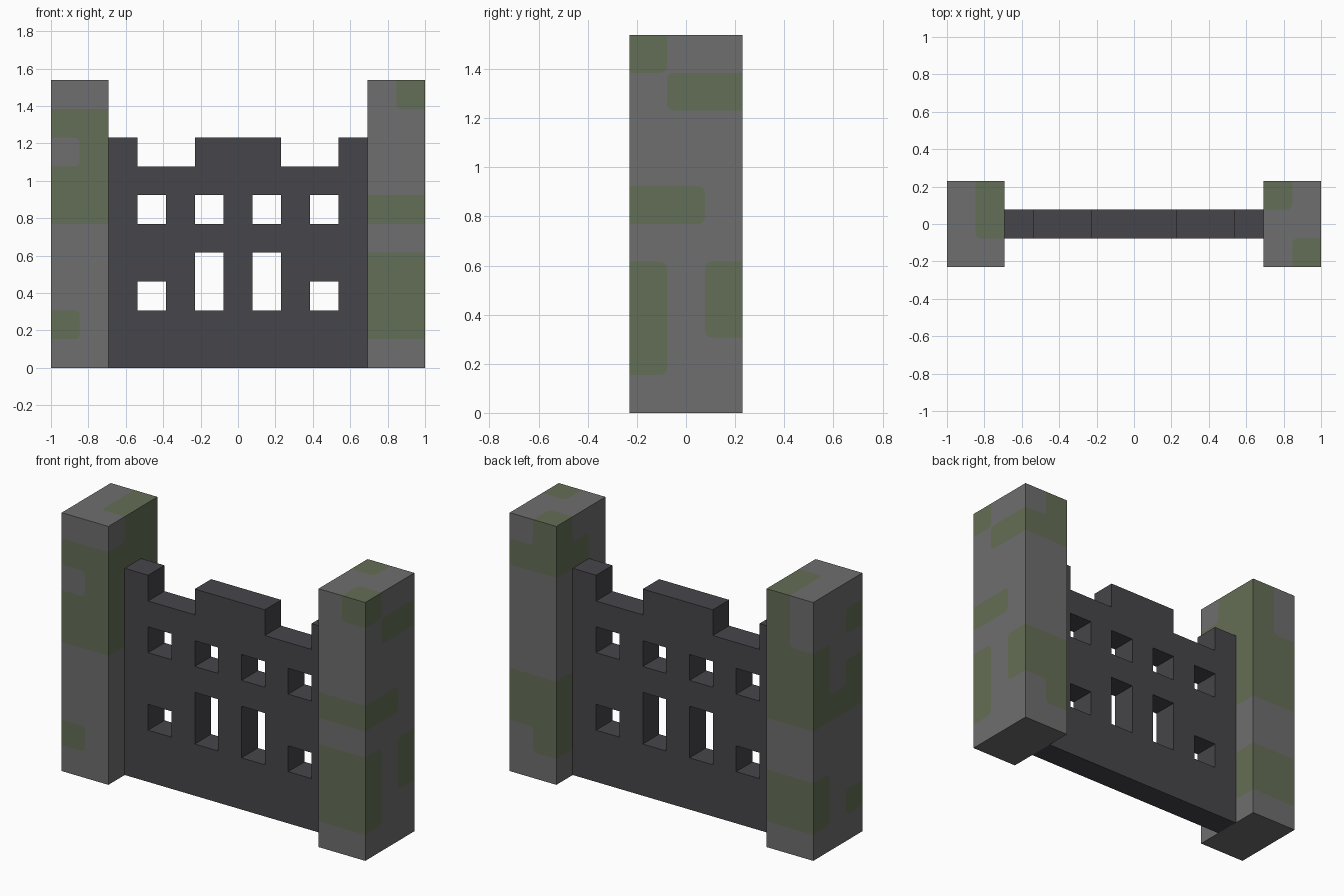
import bpy
import bmesh
from math import cos, sin, pi
from mathutils import Vector

default = bpy.data.objects.get("Cube")
if default:
    bpy.data.objects.remove(default, do_unlink=True)

U = 1 / 13          # basic building unit
CELL = 2 * U        # side of one moss patch cell
ROUND = 0.028       # corner radius of moss patches


def material(name, color):
    mat = bpy.data.materials.new(name)
    mat.use_nodes = True
    mat.diffuse_color = (*color, 1)
    mat.node_tree.nodes["Principled BSDF"].inputs["Base Color"].default_value = (*color, 1)
    return mat


stone = material("grey stone", (0.156, 0.156, 0.156))
moss = material("moss green", (0.127, 0.156, 0.093))
dark = material("dark wall stone", (0.061, 0.060, 0.068))


# One flat side of a pillar, split into stone and rounded moss cells
def mossy_side(bm, center, right, up, rows):
    rows = rows.split()[::-1]
    high, wide = len(rows), len(rows[0])
    start = center - right * wide * CELL / 2 - up * high * CELL / 2

    def is_moss(c, r):
        return rows[min(max(r, 0), high - 1)][min(max(c, 0), wide - 1)] == "#"

    def face(points, mossy):
        verts = [bm.verts.new(start + right * x + up * y) for x, y in points]
        bm.faces.new(verts).material_index = int(mossy)

    for r in range(high):
        for c in range(wide):
            own = is_moss(c, r)
            outline = []
            for k, (dx, dy) in enumerate(((-1, -1), (1, -1), (1, 1), (-1, 1))):
                x, y = (c + (dx > 0)) * CELL, (r + (dy > 0)) * CELL
                differs = is_moss(c + dx, r) != own and is_moss(c, r + dy) != own
                if differs and (own or is_moss(c + dx, r + dy)):
                    cx, cy = x - dx * ROUND, y - dy * ROUND
                    angles = [pi + k * pi / 2 + i * pi / 8 for i in range(5)]
                    arc = [(cx + ROUND * cos(a), cy + ROUND * sin(a)) for a in angles]
                    outline += arc
                    face([(x, y)] + arc[::-1], not own)
                else:
                    outline.append((x, y))
            face(outline, own)


# Tall square pillar; each side is mapped as seen from outside, top row first
def pillar(name, x, front, right, back, left, top):
    bm = bmesh.new()
    X, Y, Z = Vector((1, 0, 0)), Vector((0, 1, 0)), Vector((0, 0, 1))
    mid = X * x + Z * 10 * U
    mossy_side(bm, mid - Y * 3 * U, X, Z, front)
    mossy_side(bm, mid + X * 2 * U, Y, Z, right)
    mossy_side(bm, mid + Y * 3 * U, -X, Z, back)
    mossy_side(bm, mid - X * 2 * U, -Y, Z, left)
    mossy_side(bm, mid + Z * 10 * U, X, Y, top)
    mossy_side(bm, mid - Z * 10 * U, X, -Y, ".. .. ..")
    bmesh.ops.remove_doubles(bm, verts=bm.verts, dist=0.0001)
    mesh = bpy.data.meshes.new(name)
    bm.to_mesh(mesh)
    bm.free()
    mesh.materials.append(stone)
    mesh.materials.append(moss)
    bpy.context.collection.objects.link(bpy.data.objects.new(name, mesh))


pillar("right_pillar", -11 * U,
       front=".. ## .# ## ## .. .. .. #. ..",
       right=".## ### ### ### ### ... ... ..# ..# ...",
       back="#. #. ## ## ## .. .. ## ## ..",
       left="... ..# #.. #.# ### ... ... #.. #.# ...",
       top=".# .# ..")
pillar("left_pillar", 11 * U,
       front=".# .. .. .. ## .. ## ## ## ..",
       right="#.. .## ... ... ##. ... #.# #.# #.. ...",
       back=".# ## .. .. .. .. ## ## .# ..",
       left="#.. ##. ... ... ..# ... #.# #.# #.# ...",
       top="#. .. .#")

# Wall: notched outline with window holes, given thickness
curve = bpy.data.curves.new("wall", "CURVE")
curve.dimensions = "2D"
curve.fill_mode = "BOTH"
curve.extrude = U


def loop(points):
    spline = curve.splines.new("POLY")
    spline.points.add(len(points) - 1)
    for p, (x, z) in zip(spline.points, points):
        p.co = (x * U, z * U, 0, 1)
    spline.use_cyclic_u = True


half = [(9, 0), (9, 16), (7, 16), (7, 14), (3, 14), (3, 16)]
loop(half + [(-x, z) for x, z in reversed(half)])
for x in (-7, -3, 1, 5):
    low_top = 8 if x in (-3, 1) else 6
    for bottom, top in ((4, low_top), (10, 12)):
        loop([(x, bottom), (x + 2, bottom), (x + 2, top), (x, top)])

wall = bpy.data.objects.new("wall", curve)
wall.rotation_euler.x = pi / 2
bpy.context.collection.objects.link(wall)
curve.materials.append(dark)
bpy.ops.object.select_all(action="DESELECT")
wall.select_set(True)
bpy.context.view_layer.objects.active = wall
bpy.ops.object.convert(target="MESH")
bpy.ops.object.shade_flat()
